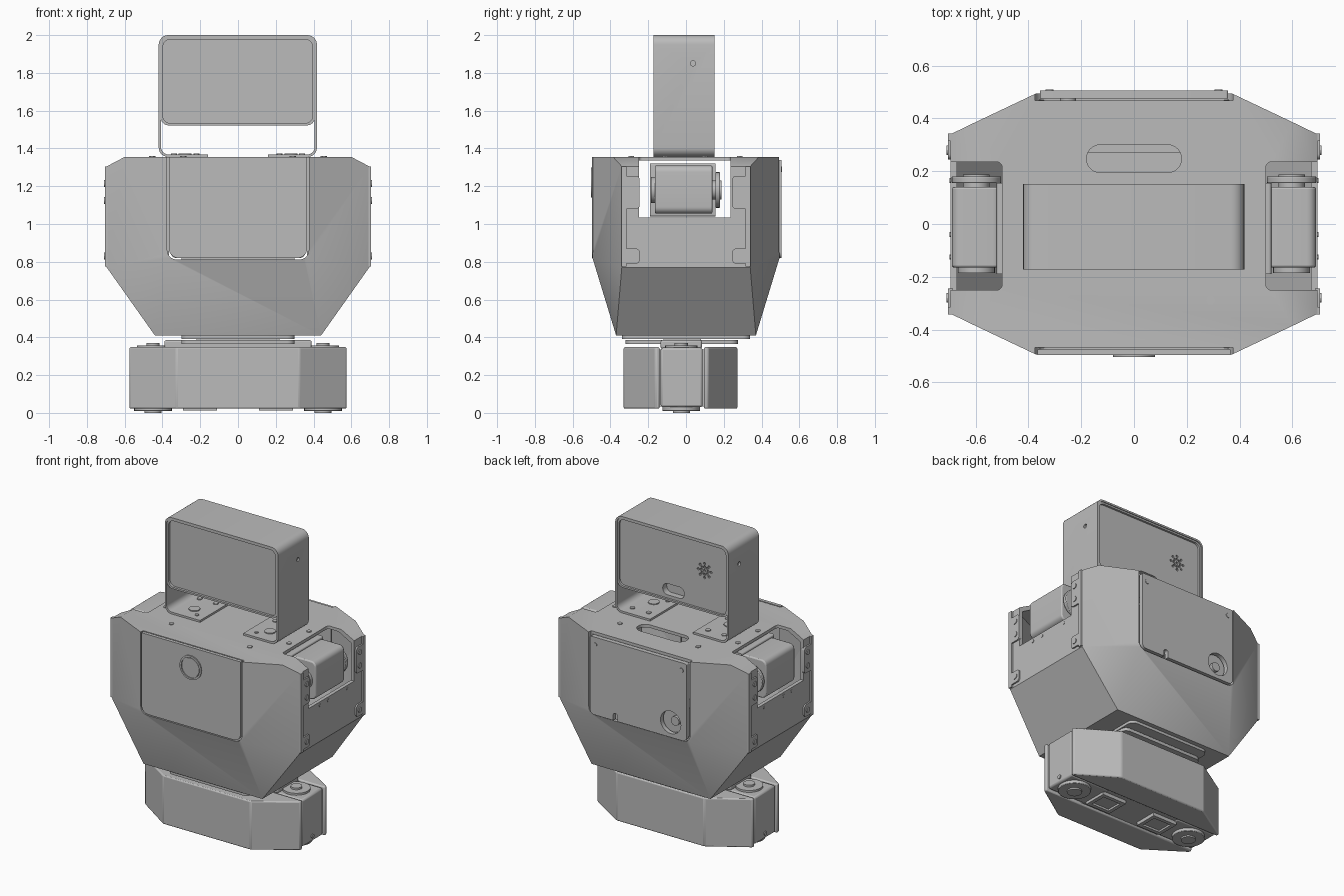
import bpy, bmesh, math

cube = bpy.data.objects.get("Cube")
if cube:
    bpy.data.objects.remove(cube, do_unlink=True)

# One flat grey for everything
grey = bpy.data.materials.new("matte_grey")
grey.use_nodes = True
COLOUR = (0.5, 0.5, 0.5, 1)
grey.diffuse_color = COLOUR
grey.node_tree.nodes["Principled BSDF"].inputs["Base Color"].default_value = COLOUR


def finish(name, bm, bevel=0):
    bmesh.ops.recalc_face_normals(bm, faces=bm.faces)
    mesh = bpy.data.meshes.new(name)
    bm.to_mesh(mesh)
    bm.free()
    mesh.materials.append(grey)
    mesh.shade_smooth()
    mesh.set_sharp_from_angle(angle=math.radians(30))
    obj = bpy.data.objects.new(name, mesh)
    bpy.context.collection.objects.link(obj)
    if bevel:
        mod = obj.modifiers.new("Bevel", "BEVEL")
        mod.width, mod.segments, mod.limit_method = bevel, 2, "ANGLE"
    return obj


def prism(name, outline, lo, hi, axis="z", bevel=0):
    """Extrude a 2D outline along an axis."""
    place = {"x": lambda a, b, h: (h, a, b), "y": lambda a, b, h: (a, h, b),
             "z": lambda a, b, h: (a, b, h)}[axis]
    bm = bmesh.new()
    rings = [[bm.verts.new(place(a, b, h)) for a, b in outline] for h in (lo, hi)]
    bm.faces.new(rings[0])
    bm.faces.new(rings[1])
    n = len(outline)
    for i in range(n):
        j = (i + 1) % n
        bm.faces.new((rings[0][i], rings[0][j], rings[1][j], rings[1][i]))
    return finish(name, bm, bevel)


def rounded(a0, a1, b0, b1, low, high=None):
    """Rectangle outline with separate bottom and top corner radii."""
    high = low if high is None else high
    pts = []
    for a, b, sa, sb, r, start in ((a1, b1, -1, -1, high, 0), (a0, b1, 1, -1, high, 90),
                                   (a0, b0, 1, 1, low, 180), (a1, b0, -1, 1, low, 270)):
        steps = 6 if r else 0
        for k in range(steps + 1):
            t = math.radians(start + 90 * k / max(steps, 1))
            pts.append((a + sa * r + r * math.cos(t), b + sb * r + r * math.sin(t)))
    return pts


def circle(a, b, r, n=32):
    return [(a + r * math.cos(math.tau * k / n), b + r * math.sin(math.tau * k / n))
            for k in range(n)]


def box(name, x, y, z, bevel=0):
    return prism(name, [(x[0], y[0]), (x[1], y[0]), (x[1], y[1]), (x[0], y[1])], *z, bevel=bevel)


def cut(target, *cutters):
    for c in cutters:
        mod = target.modifiers.new("Cut", "BOOLEAN")
        mod.object, mod.operation, mod.solver = c, "DIFFERENCE", "EXACT"
    bpy.context.view_layer.update()
    graph = bpy.context.evaluated_depsgraph_get()
    mesh = bpy.data.meshes.new_from_object(target.evaluated_get(graph))
    target.modifiers.clear()
    target.data = mesh
    mesh.set_sharp_from_angle(angle=math.radians(30))
    for c in cutters:
        bpy.data.objects.remove(c, do_unlink=True)


def span(side, a, b):
    return tuple(sorted((side * a, side * b)))


def hull(name, sx, sy, bottom, top):
    """Faceted torso volume."""
    corners = [(0.44, 0.37, bottom), (0.37, 0.495, 0.82), (0.695, 0.34, 0.77),
               (0.37, 0.495, top), (0.6, 0.386, top), (0.695, 0.34, top - 0.05)]
    bm = bmesh.new()
    for x, y, z in corners:
        for i in (-1, 1):
            for j in (-1, 1):
                bm.verts.new((i * x * sx, j * y * sy, z))
    bmesh.ops.convex_hull(bm, input=bm.verts)
    bmesh.ops.dissolve_limit(bm, angle_limit=0.01, verts=bm.verts, edges=bm.edges)
    return finish(name, bm)


# Hollow torso with shoulder notches, door openings and a handle slot
torso = hull("torso_shell", 1, 1, 0.41, 1.355)
cut(torso, hull("inner_cutter", 0.965, 0.95, 0.435, 1.335))
cut(torso,
    *[prism("notch_cutter", rounded(*span(s, 0.5, 0.9), -0.25, 0.235, 0.02), 1.035, 1.5) for s in (-1, 1)],
    *[prism("door_cutter", rounded(-0.375, 0.375, 0.812, 1.5, 0.05, 0), *span(s, 0.467, 0.6), "y")
      for s in (-1, 1)],
    prism("slot_cutter", rounded(-0.18, 0.18, 0.195, 0.3, 0.052), 1.3, 1.4))
box("inner_core", (-0.3, 0.3), (-0.27, 0.27), (0.43, 0.98))

# Front door with round button
prism("front_door", rounded(-0.366, 0.366, 0.82, 1.355, 0.05, 0), -0.497, -0.475, "y")
ring = prism("button_ring", circle(0, 1.22, 0.08), -0.504, -0.49, "y")
cut(ring, prism("ring_cutter", circle(0, 1.22, 0.068), -0.6, -0.4, "y"))
prism("button", circle(0, 1.22, 0.064), -0.502, -0.49, "y")

# Rear door with port hole and screws
rear_door = prism("rear_door", rounded(-0.357, 0.357, 0.82, 1.34, 0.03, 0.01), 0.475, 0.505, "y")
cut(rear_door, prism("port_cutter", circle(-0.24, 0.92, 0.075), 0.4, 0.6, "y"),
    prism("latch_cutter", rounded(0.155, 0.185, 0.8, 0.87, 0, 0.012), 0.4, 0.6, "y"))
box("port_plate", (-0.34, -0.14), (0.44, 0.455), (0.83, 1.02))
prism("port_socket", circle(-0.25, 0.92, 0.03), 0.45, 0.475, "y")
for s in (-1, 1):
    prism("rear_door_screw", circle(s * 0.32, 1.29, 0.015, 12), 0.5, 0.509, "y")

# Top screws
for s in (-1, 1):
    for x, y in ((0.29, 0.285), (0.29, -0.29), (0.455, 0.1), (0.455, -0.11)):
        prism("top_screw", circle(s * x, y, 0.017, 6), 1.35, 1.36)

for s in (-1, 1):
    # Side lips, clips and screws
    for e in (-1, 1):
        box("shell_lip", span(s, 0.68, 0.705), span(e, 0.315, 0.342), (0.775, 1.305))
        for z0, z1, holes in ((1.08, 1.255, (1.125, 1.215)), (0.79, 0.87, (0.83,))):
            prism("side_clip", rounded(*span(e, 0.245, 0.335), z0, z1, 0.02), *span(s, 0.685, 0.705), "x")
            for z in holes:
                prism("side_screw", circle(e * 0.28, z, 0.018, 12), *span(s, 0.7, 0.71), "x")
    for y in (-0.125, -0.04, 0.165):
        prism("rail_rivet", circle(y, 1.012, 0.01, 12), *span(s, 0.69, 0.698), "x")
    # Shoulder motor and its drive disc
    prism("shoulder_motor", rounded(*span(s, 0.5, 0.69), 1.055, 1.31, 0.035), -0.165, 0.14, "y", 0.008)
    prism("shoulder_bracket", rounded(*span(s, 0.46, 0.52), 1.04, 1.32, 0.01), -0.19, 0.155, "y")
    prism("shoulder_disc", circle(s * 0.597, 1.18, 0.094), 0.155, 0.18, "y", 0.004)
    prism("shoulder_hub", circle(s * 0.597, 1.18, 0.05), 0.13, 0.188, "y")
    prism("shoulder_idler", circle(s * 0.597, 1.18, 0.07), -0.185, -0.16, "y")

# Head frame: rounded band, open between its two feet
frame = prism("head_frame", rounded(-0.42, 0.418, 1.355, 2.0, 0.05), -0.173, 0.152, "y")
cut(frame, prism("frame_cutter", rounded(-0.408, 0.406, 1.368, 1.988, 0.04), -0.4, 0.4, "y"))
cut(frame, box("gap_cutter", (-0.16, 0.16), (-0.4, 0.4), (1.3, 1.4)),
    prism("side_hole_cutter", circle(0.037, 1.85, 0.014, 16), -0.6, 0.6, "x"))

# Head casing with recessed screen, rear slot and speaker holes
casing = prism("head_casing", rounded(-0.409, 0.407, 1.522, 1.989, 0.042), -0.168, 0.146, "y")
cut(casing,
    prism("screen_cutter", rounded(-0.397, 0.395, 1.534, 1.977, 0.038), -0.3, -0.152, "y"),
    prism("rear_cutter", rounded(-0.397, 0.395, 1.534, 1.977, 0.038), 0.132, 0.3, "y"),
    prism("rear_slot_cutter", rounded(-0.08, 0.08, 1.555, 1.63, 0.036), 0.09, 0.3, "y"),
    prism("speaker_cutter", circle(-0.23, 1.79, 0.009, 10), 0.11, 0.2, "y"),
    *[prism("speaker_cutter", circle(-0.23 + r * math.cos(k * math.pi / 4),
                                     1.79 + r * math.sin(k * math.pi / 4), 0.008, 10), 0.11, 0.2, "y")
      for k in range(8) for r in (0.026, 0.047)])

# Fasteners on the frame feet
for s in (-1, 1):
    for x, y, r in ((0.28, -0.06, 0.035), (0.22, 0.08, 0.016), (0.34, 0.08, 0.016), (0.22, -0.12, 0.012)):
        prism("foot_screw", circle(s * x, y, r, 20), 1.36, 1.374)

# Waist
prism("torso_base_plate", rounded(-0.3, 0.3, -0.34, 0.34, 0.04), 0.392, 0.42)
prism("waist_bracket", rounded(-0.3, 0.3, -0.32, 0.275, 0.04), 0.366, 0.387)
box("waist_block", (-0.39, 0.39), (-0.135, 0.085), (0.34, 0.385), 0.01)
box("waist_post", (-0.22, 0.22), (-0.12, 0.08), (0.38, 0.4))

# Hip covers, front and rear
for name, inner, outer in (("hip_front_cover", -0.14, -0.33), ("hip_rear_cover", 0.095, 0.272)):
    prism(name, [(-0.575, inner), (-0.575, inner + (outer - inner) * 0.12), (-0.325, outer),
                 (0.325, outer), (0.575, inner + (outer - inner) * 0.12), (0.575, inner)],
          0.022, 0.348, bevel=0.008)
box("hip_core", (-0.3, 0.3), (-0.15, 0.1), (0.035, 0.335))

# Hip motors with drive discs above and below
for s in (-1, 1):
    box("hip_motor", span(s, 0.27, 0.568), (-0.134, 0.088), (0.03, 0.345), 0.012)
    prism("hip_disc", circle(s * 0.45, -0.025, 0.1), 0.01, 0.04, bevel=0.003)
    prism("hip_hub", circle(s * 0.45, -0.025, 0.045), 0, 0.03)
    prism("hip_horn", circle(s * 0.45, -0.025, 0.085), 0.34, 0.358)
    prism("hip_horn_hub", circle(s * 0.45, -0.025, 0.035), 0.35, 0.37)
    pad = box("hip_pad", span(s, 0.11, 0.29), (-0.105, 0.055), (0.012, 0.05))
    cut(pad, box("pad_cutter", span(s, 0.135, 0.265), (-0.08, 0.03), (0, 0.025)))
    prism("hip_end_screw", circle(-0.025, 0.065, 0.014, 12), *span(s, 0.565, 0.574), "x")
